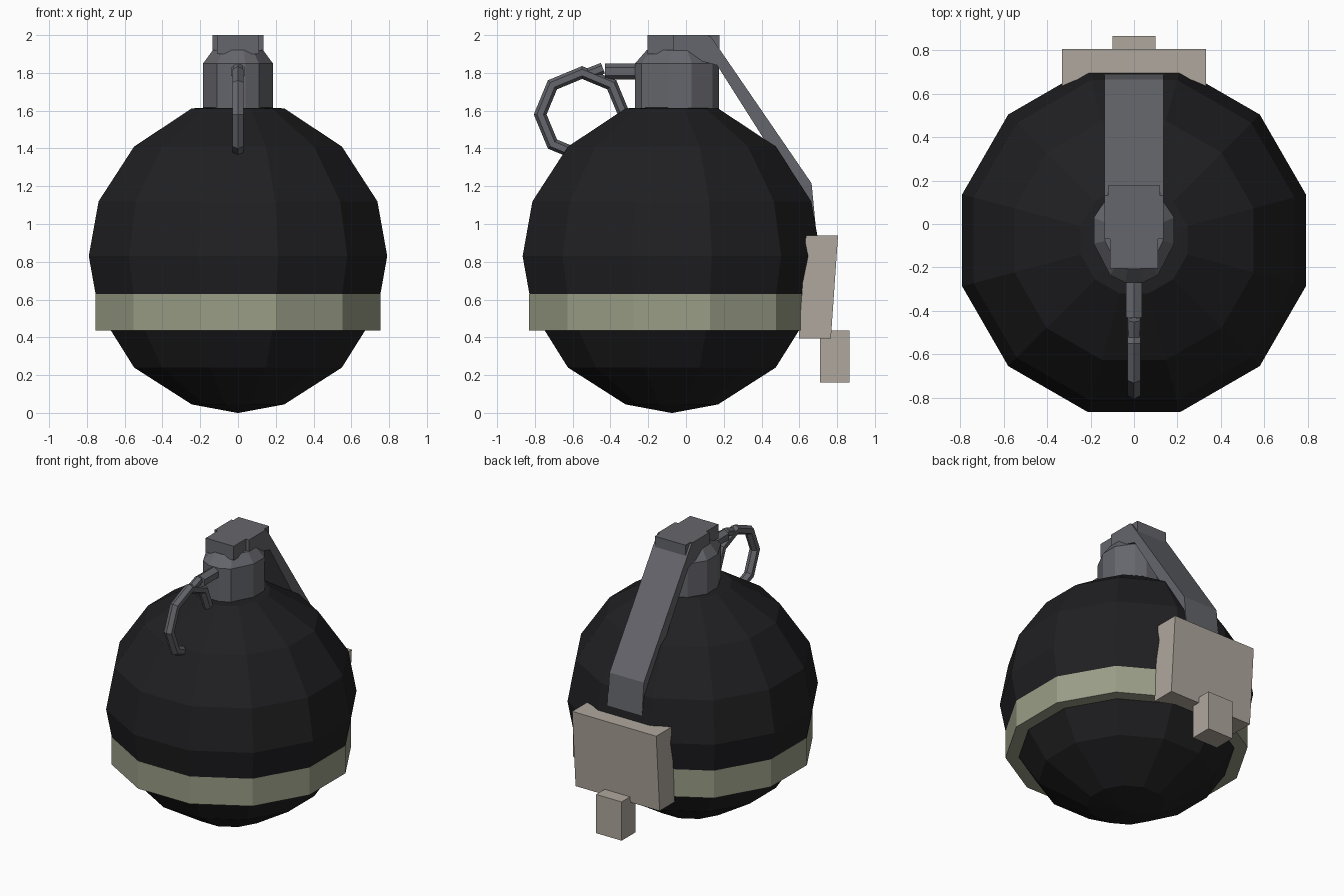
import bpy, bmesh, math
from mathutils import Vector

if "Cube" in bpy.data.objects:
    bpy.data.objects.remove(bpy.data.objects["Cube"])

CY = -0.075  # y of the body axis


def material(name, rgb):
    m = bpy.data.materials.new(name)
    m.diffuse_color = (*rgb, 1)
    m.use_nodes = True
    m.node_tree.nodes["Principled BSDF"].inputs["Base Color"].default_value = m.diffuse_color
    return m


BLACK = material("black_shell", (0.014, 0.014, 0.016))
METAL = material("grey_metal", (0.13, 0.133, 0.15))
OLIVE = material("pale_olive", (0.32, 0.34, 0.24))
BEIGE = material("beige", (0.43, 0.39, 0.34))


def loft(name, rings, mat):
    """Skin a stack of equal-length point loops and cap both ends."""
    bm = bmesh.new()
    loops = [[bm.verts.new(p) for p in r] for r in rings]
    n = len(loops[0])
    for a, b in zip(loops, loops[1:]):
        for i in range(n):
            j = (i + 1) % n
            bm.faces.new((a[i], a[j], b[j], b[i]))
    bm.faces.new(loops[0])
    bm.faces.new(loops[-1])
    bmesh.ops.recalc_face_normals(bm, faces=bm.faces)
    me = bpy.data.meshes.new(name)
    bm.to_mesh(me)
    bm.free()
    me.materials.append(mat)
    ob = bpy.data.objects.new(name, me)
    bpy.context.collection.objects.link(ob)
    return ob


def dodecagon(half_width, z):
    r = half_width / math.cos(math.radians(15))
    angles = [math.radians(15 + 30 * i) for i in range(12)]
    return [(r * math.cos(a), CY + r * math.sin(a), z) for a in angles]


def mirrored(half):
    """Close a right-hand outline by mirroring it over x = 0."""
    return half + [(-x, y) for x, y in reversed(half)]


# Round shell
profile = [(0.004, 0), (0.245, 0.045), (0.55, 0.24), (0.738, 0.54), (0.79, 0.83),
           (0.738, 1.12), (0.55, 1.41), (0.245, 1.612), (0.1, 1.62)]
loft("shell", [dodecagon(w, z) for w, z in profile], BLACK)

# Painted band
loft("band", [dodecagon(0.755, 0.435), dodecagon(0.755, 0.63)], OLIVE)

# Faceted neck with a tapered shoulder
neck = mirrored([(0.04, -0.27), (0.11, -0.235), (0.185, -0.09), (0.185, 0.03),
                 (0.11, 0.14), (0.04, 0.175)])
loft("neck", [[(x * s, -0.05 + (y + 0.05) * s, z) for x, y in neck]
              for s, z in ((1, 1.59), (1, 1.85), (0.72, 1.92))], METAL)

# Cap block, slightly wider in the middle
cap = mirrored([(0.11, -0.205), (0.11, -0.07), (0.135, -0.07), (0.135, 0.12), (0.12, 0.12),
                (0.12, 0.178)])
loft("cap", [[(x, y, z) for x, y in cap] for z in (1.9, 2.0)], METAL)

# Safety lever down the back
lever = [(-0.05, 1.995), (0.13, 1.995), (0.665, 1.215), (0.695, 0.9),
         (0.62, 0.9), (0.59, 1.17), (0.165, 1.84), (-0.05, 1.9)]
loft("safety_lever", [[(x, y, z) for y, z in lever] for x in (-0.135, 0.135)], METAL)

# Clip hugging the shell
clip = mirrored([(0.2, 0.69), (0.33, 0.635), (0.33, 0.805)])
loft("clip", [[(x, y + d, z) for x, y in clip] for d, z in ((-0.038, 0.395), (0, 0.94))], BEIGE)

# Small tab below the clip
tab = [(-0.1, 0.71), (0.1, 0.71), (0.1, 0.865), (-0.1, 0.865)]
loft("tab", [[(x, y, z) for x, y in tab] for z in (0.16, 0.435)], BEIGE)


def rod(name, a, b, r):
    """Six-sided rod in the yz plane."""
    a, b = Vector((0, *a)), Vector((0, *b))
    side = Vector((1, 0, 0))
    up = (b - a).normalized().cross(side)
    angles = [math.radians(60 * i + 30) for i in range(6)]
    return loft(name, [[p + side * r * math.cos(t) + up * r * math.sin(t) for t in angles]
                       for p in (a, b)], METAL)


# Pin and the eye joining it to the ring
rod("pin", (-0.43, 1.807), (-0.22, 1.807), 0.043)
rod("pin_eye", (-0.53, 1.79), (-0.44, 1.825), 0.03)

# Pull ring
bpy.ops.mesh.primitive_torus_add(major_segments=8, minor_segments=6, major_radius=0.222,
                                 minor_radius=0.034, location=(0, -0.55, 1.58),
                                 rotation=(0, math.pi / 2, 0))
ring = bpy.context.object
ring.name = "pull_ring"
ring.data.materials.append(METAL)
for p in ring.data.polygons:
    p.use_smooth = False
